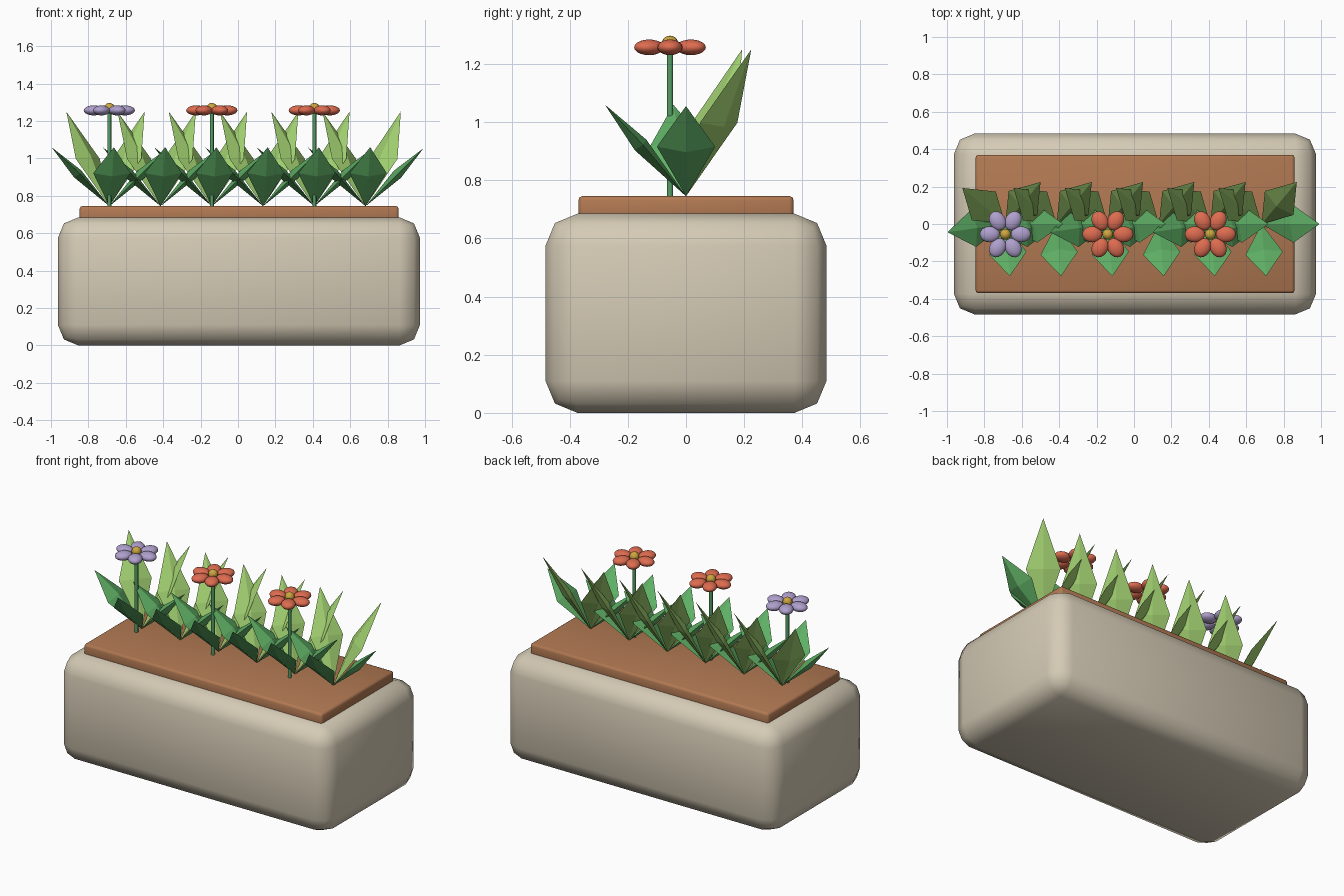
import bpy, bmesh
from math import radians, cos, sin, pi
from mathutils import Vector

cube = bpy.data.objects.get("Cube")
if cube:
    bpy.data.objects.remove(cube, do_unlink=True)


def material(name, rgb):
    m = bpy.data.materials.new(name)
    m.use_nodes = True
    m.diffuse_color = (*rgb, 1)
    m.node_tree.nodes["Principled BSDF"].inputs["Base Color"].default_value = (*rgb, 1)
    return m


STONE = material("pale stone", (0.66, 0.59, 0.46))
SOIL = material("brown soil", (0.44, 0.19, 0.085))
LEAF = material("leaf green", (0.115, 0.43, 0.13))
BLADE = material("light green", (0.35, 0.62, 0.16))
STEM = material("stem green", (0.09, 0.34, 0.13))
CORAL = material("coral petals", (0.73, 0.15, 0.08))
LILAC = material("lilac petals", (0.43, 0.35, 0.61))
GOLD = material("gold centre", (0.61, 0.38, 0.05))


def finish(obj, name, mat, smooth=None):
    obj.name = name
    obj.data.materials.append(mat)
    if smooth:
        bpy.ops.object.shade_smooth_by_angle(angle=radians(smooth))
    return obj


def rounded_box(name, size, centre, bevel, mat):
    bpy.ops.mesh.primitive_cube_add(size=1, location=centre)
    obj = bpy.context.object
    bm = bmesh.new()
    bm.from_mesh(obj.data)
    bmesh.ops.scale(bm, vec=size, verts=bm.verts)
    bmesh.ops.bevel(bm, geom=bm.edges[:], offset=bevel, segments=2,
                    profile=0.5, affect='EDGES')
    bm.to_mesh(obj.data)
    bm.free()
    return finish(obj, name, mat, 60)


def add_leaf(bm, azimuth, reach, height, belly):
    """Thin diamond-section leaf growing outwards from the origin."""
    a = radians(azimuth)
    tip = Vector((reach * cos(a), reach * sin(a), height))
    side = Vector((-sin(a), cos(a), 0))
    out = side.cross(tip).normalized()
    mid = tip * belly
    ring = [bm.verts.new(mid + d) for d in
            (side * 0.1, out * 0.027, side * -0.1, out * -0.027)]
    base, top = bm.verts.new((0, 0, 0)), bm.verts.new(tip)
    for i in range(4):
        p, q = ring[i], ring[(i + 1) % 4]
        bm.faces.new((base, p, q))
        bm.faces.new((top, q, p))


def leaf_cluster(name, leaves, mat):
    bm = bmesh.new()
    for leaf in leaves:
        add_leaf(bm, *leaf)
    bmesh.ops.recalc_face_normals(bm, faces=bm.faces)
    mesh = bpy.data.meshes.new(name)
    bm.to_mesh(mesh)
    bm.free()
    mesh.materials.append(mat)
    return mesh


def place(name, mesh, location):
    obj = bpy.data.objects.new(name, mesh)
    obj.location = location
    bpy.context.collection.objects.link(obj)


def ball(name, location, scale, mat, turn=0):
    bpy.ops.mesh.primitive_uv_sphere_add(segments=16, ring_count=10, radius=1,
                                         location=location, rotation=(0, 0, turn))
    obj = bpy.context.object
    obj.scale = scale
    return finish(obj, name, mat, 60)


def flower(x, y, petal_mat):
    bpy.ops.mesh.primitive_cylinder_add(vertices=8, radius=0.011, depth=0.51,
                                        location=(x, y, 0.995))
    finish(bpy.context.object, "flower_stem", STEM, 60)
    for i in range(6):
        a = i * pi / 3
        ball("petal", (x + 0.083 * cos(a), y + 0.083 * sin(a), 1.257),
             (0.054, 0.043, 0.027), petal_mat, a)
    ball("flower_centre", (x, y, 1.268), (0.029, 0.029, 0.029), GOLD)


# Planter and soil
rounded_box("planter_box", (1.936, 0.966, 0.685), (0.005, 0, 0.3425), 0.11, STONE)
rounded_box("soil", (1.705, 0.74, 0.1), (0.006, 0, 0.696), 0.015, SOIL)

# Row of plants: three low leaves and two tall back leaves each
SOIL_TOP = 0.745
low = leaf_cluster("low_leaves",
                   [(0, 0.31, 0.31, 0.55), (188, 0.312, 0.315, 0.55),
                    (275, 0.28, 0.315, 0.56)], LEAF)
tall = leaf_cluster("tall_leaves",
                    [(50, 0.293, 0.505, 0.5), (140, 0.3, 0.505, 0.5)], BLADE)
for i in range(6):
    x = -0.688 + i * 0.274
    place("low_leaves", low, (x, 0, SOIL_TOP))
    place("tall_leaves", tall, (x, 0, SOIL_TOP))

# A flower on every second plant
for i, mat in enumerate((LILAC, CORAL, CORAL)):
    flower(-0.688 + i * 0.548, -0.055, mat)
